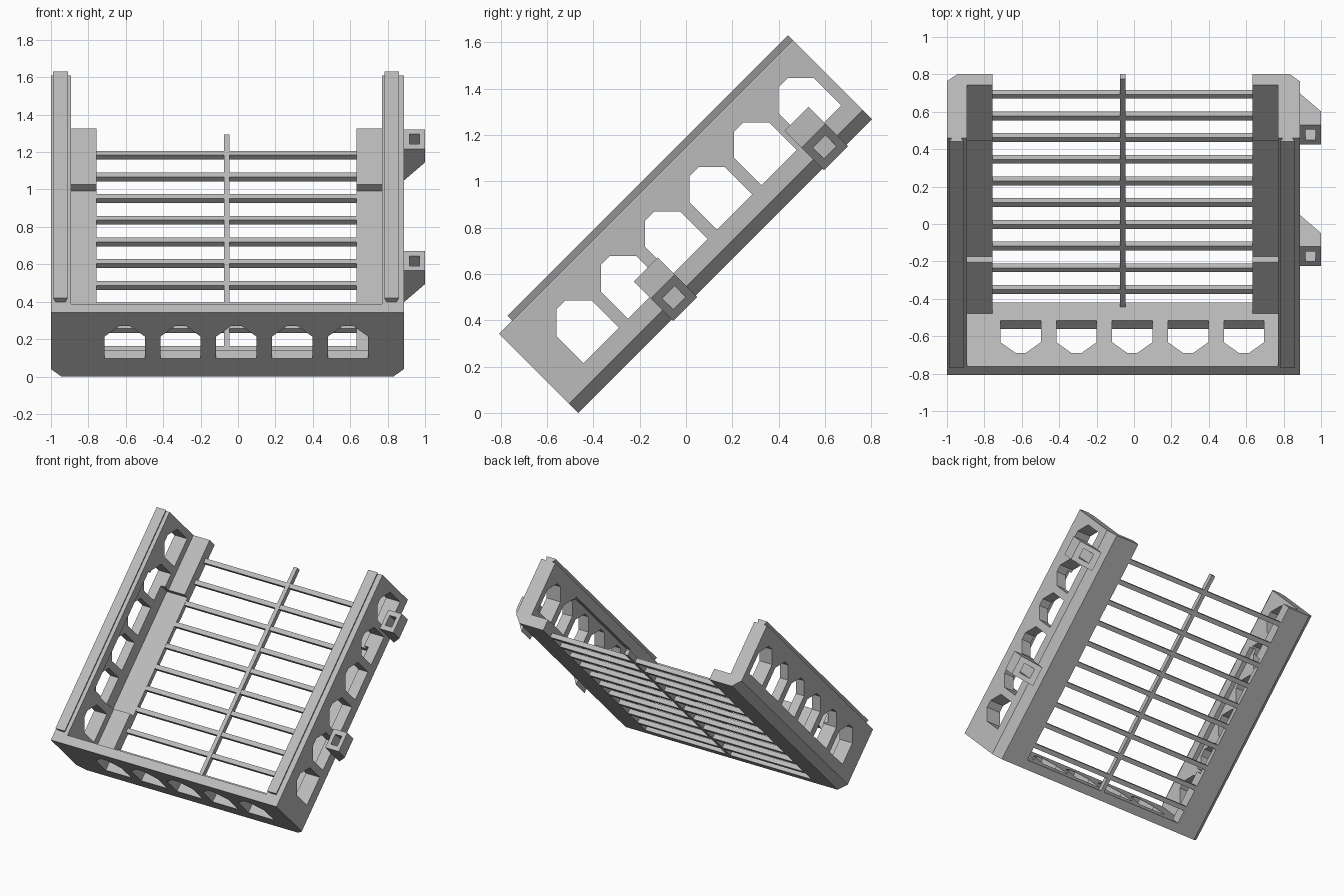
import bpy, bmesh, math
from mathutils import Matrix, Vector

if "Cube" in bpy.data.objects:
    bpy.data.objects.remove(bpy.data.objects["Cube"])

# The tray is drawn flat (x across, u along, w up) and tilted 45 degrees about x
TILT = Matrix.Rotation(math.radians(45), 4, 'X')
U0, U1, W0, W1 = -0.329, 1.464, 0.329, 0.813

grey = bpy.data.materials.new("light_grey")
grey.diffuse_color = (0.5, 0.5, 0.5, 1)
grey.use_nodes = True
grey.node_tree.nodes["Principled BSDF"].inputs["Base Color"].default_value = grey.diffuse_color


def add_prism(bm, profile, axis, a, b, b_profile=None):
    """Extrude a 2D profile along local axis 0 (x), 1 (u) or 2 (w)."""
    def put(p, t):
        c = list(p)
        c.insert(axis, t)
        return bm.verts.new(TILT @ Vector(c))
    lo = [put(p, a) for p in profile]
    hi = [put(p, b) for p in (b_profile or profile)]
    n = len(lo)
    bm.faces.new(lo)
    bm.faces.new(hi[::-1])
    for i in range(n):
        bm.faces.new((lo[i], hi[i], hi[(i + 1) % n], lo[(i + 1) % n]))


def rect(a0, a1, b0, b1):
    return [(a0, b0), (a1, b0), (a1, b1), (a0, b1)]


def make(name, prisms):
    bm = bmesh.new()
    for p in prisms:
        add_prism(bm, *p)
    bmesh.ops.recalc_face_normals(bm, faces=bm.faces)
    me = bpy.data.meshes.new(name)
    bm.to_mesh(me)
    bm.free()
    me.materials.append(grey)
    ob = bpy.data.objects.new(name, me)
    bpy.context.collection.objects.link(ob)
    return ob


def combine(target, tool, op):
    mod = target.modifiers.new("bool", 'BOOLEAN')
    mod.operation, mod.solver, mod.object = op, 'EXACT', tool
    bpy.context.view_layer.objects.active = target
    bpy.ops.object.modifier_apply(modifier=mod.name)
    bpy.data.objects.remove(tool)


def window(c):
    """Square opening with a bevelled top, centred on c."""
    return [(c - 0.108, 0.465), (c + 0.108, 0.465), (c + 0.108, 0.631),
            (c + 0.027, 0.712), (c - 0.027, 0.712), (c - 0.108, 0.631)]


# Side walls with inward floor ledges and bevelled lower edges
def side(outer, inner, ledge):
    s = 1 if inner > outer else -1
    return [(outer, W1), (outer, W0 + 0.056), (outer + s * 0.056, W0),
            (ledge, W0), (ledge, 0.412), (inner, 0.412), (inner, W1)]


tray = make("tray_body", [(side(-1.0, -0.894, -0.757), 1, U0, U1),
                          (side(0.887, 0.77, 0.633), 1, U0, U1)])

# Front wall
front = make("front_wall", [(rect(-0.92, 0.80, W0, W1), 1, U0, U0 + 0.066)])
combine(tray, front, 'UNION')

# Recess in the ledges and inner walls
recess = make("recess_cutter", [(rect(-0.93, 0.806, 0.364, 0.74), 1, 0.12, 1.04)])
combine(tray, recess, 'DIFFERENCE')

# Windows through the front and side walls
cuts = [(window(-0.009 + 0.2985 * i), 1, U0 - 0.1, U0 + 0.12) for i in range(-2, 3)]
cuts += [(window(-0.053 + 0.2715 * i), 0, -1.1, 1.1) for i in range(6)]
combine(tray, make("window_cutter", cuts), 'DIFFERENCE')

# Dovetail rails on top of the side walls
for name, c in (("left_rail", -0.949), ("right_rail", 0.821)):
    make(name, [([(c - 0.026, W1), (c + 0.026, W1), (c + 0.039, 0.841),
                  (c - 0.039, 0.841)], 1, -0.248, U1)])

# Floor grille: cross bars and one long bar
make("cross_bars", [(rect(1.311 - 0.164 * i, 1.344 - 0.164 * i, W0, 0.363), 0, -0.757, 0.633)
                    for i in range(10)])
make("long_bar", [(rect(-0.076, -0.046, W0, 0.366), 1, U0 + 0.066, U1)])

# Mounting brackets with sloped undersides and square holes
for name, u in (("upper_bracket", 1.235), ("lower_bracket", 0.315)):
    b = make(name, [([(0.887, 0.32), (1.0, 0.457), (1.0, 0.56), (0.887, 0.56)],
                     1, u - 0.073, u + 0.073)])
    hole = make("hole_cutter", [(rect(0.916, 0.971, u - 0.038, u + 0.038), 2, 0.2, 0.7)])
    combine(b, hole, 'DIFFERENCE')
